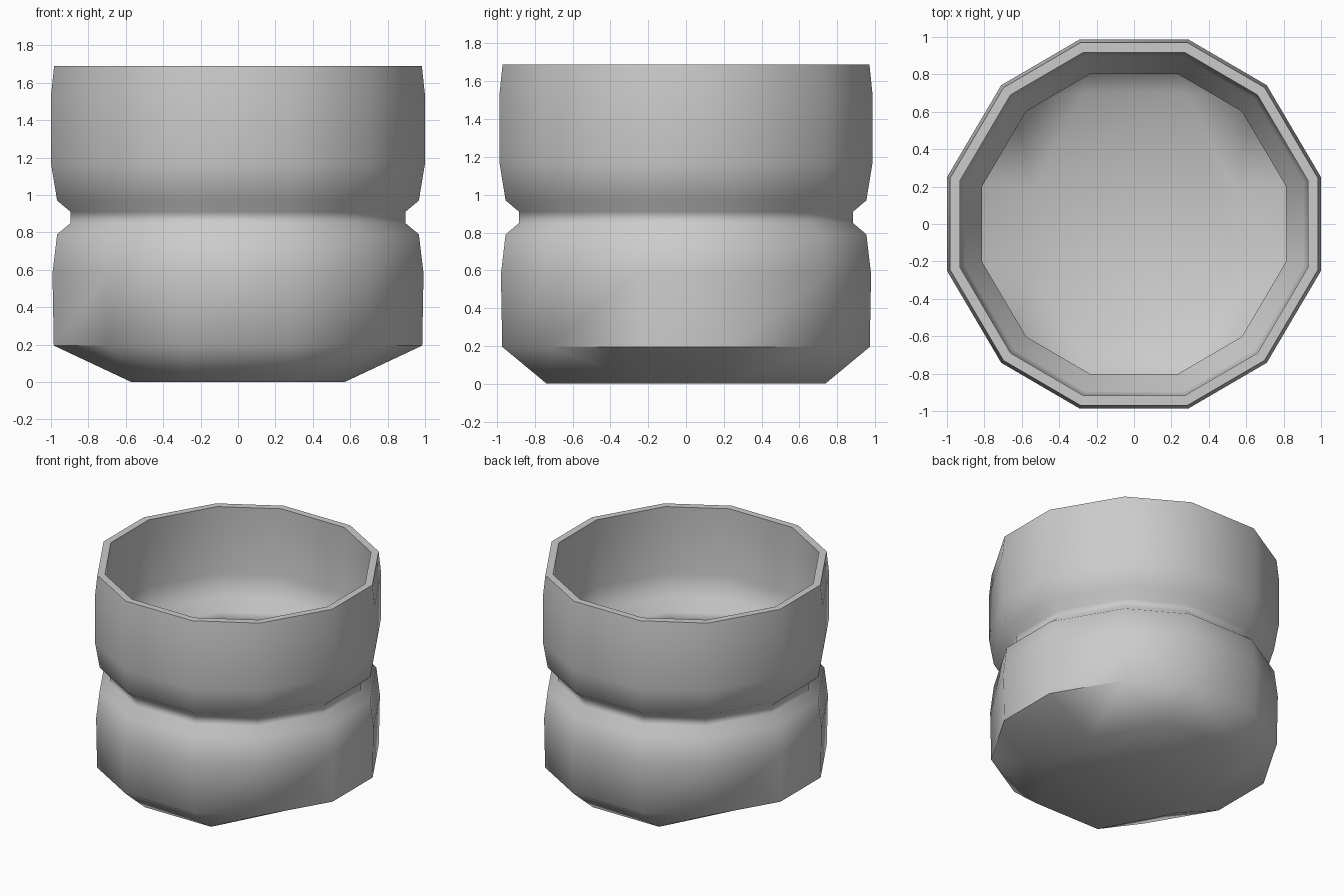
import bpy, bmesh, math

if "Cube" in bpy.data.objects:
    bpy.data.objects.remove(bpy.data.objects["Cube"])

# One quadrant of the twelve-sided outline, and of the smaller eight-sided foot
QUADRANT = [(1.0, 0.25), (0.71, 0.742), (0.29, 0.987)]
FOOT = [(0.57, 0.2), (0.285, 0.737)]

# Profiles as (scale, height): outer wall upwards, inner wall downwards
OUTER = [(0.985, 0.195), (0.992, 0.58), (0.967, 0.79), (0.895, 0.85), (0.895, 0.91),
         (0.967, 0.97), (1.0, 1.17), (1.0, 1.53), (0.983, 1.69)]
INNER = [(0.93, 1.69), (0.935, 1.53), (0.93, 1.17), (0.905, 1.0), (0.812, 0.93),
         (0.812, 0.83), (0.90, 0.76), (0.92, 0.58), (0.915, 0.23)]


def around(quad):
    """Mirror a quadrant of points into a full counter-clockwise loop."""
    half = quad + [(-x, y) for x, y in reversed(quad)]
    return half + [(-x, -y) for x, y in half]


def add_ring(bm, quad, scale, z):
    return [bm.verts.new((x * scale, y * scale, z)) for x, y in around(quad)]


def close_base(bm, ring, scale, z):
    """Taper a twelve-sided ring to the eight-sided foot and cap it."""
    foot = add_ring(bm, FOOT, scale, z)
    step = [0, None, 1, 2, None, 3, 4, None, 5, 6, None, 7]
    for i in range(12):
        j = (i + 1) % 12
        a, b = step[i], step[j]
        if a is None:
            bm.faces.new((ring[i], ring[j], foot[b]))
        elif b is None:
            bm.faces.new((ring[i], ring[j], foot[a]))
            # corner triangle between two foot points
            bm.faces.new((ring[j], foot[(a + 1) % 8], foot[a]))
        else:
            bm.faces.new((ring[i], ring[j], foot[b], foot[a]))
    bm.faces.new(foot)


bm = bmesh.new()

# Wall and rim
rings = [add_ring(bm, QUADRANT, s, z) for s, z in OUTER + INNER]
for lo, hi in zip(rings, rings[1:]):
    for i in range(12):
        j = (i + 1) % 12
        bm.faces.new((lo[i], lo[j], hi[j], hi[i]))

# Underside and inside floor
close_base(bm, rings[0], 1.0, 0.0)
close_base(bm, rings[-1], 0.95, 0.06)

bmesh.ops.recalc_face_normals(bm, faces=bm.faces)
mesh = bpy.data.meshes.new("waisted_pot")
bm.to_mesh(mesh)
bm.free()
pot = bpy.data.objects.new("waisted_pot", mesh)
bpy.context.collection.objects.link(pot)

# Smooth body with sharp rim and side foot edges
bpy.context.view_layer.objects.active = pot
pot.select_set(True)
bpy.ops.object.shade_smooth_by_angle(angle=math.radians(59))
